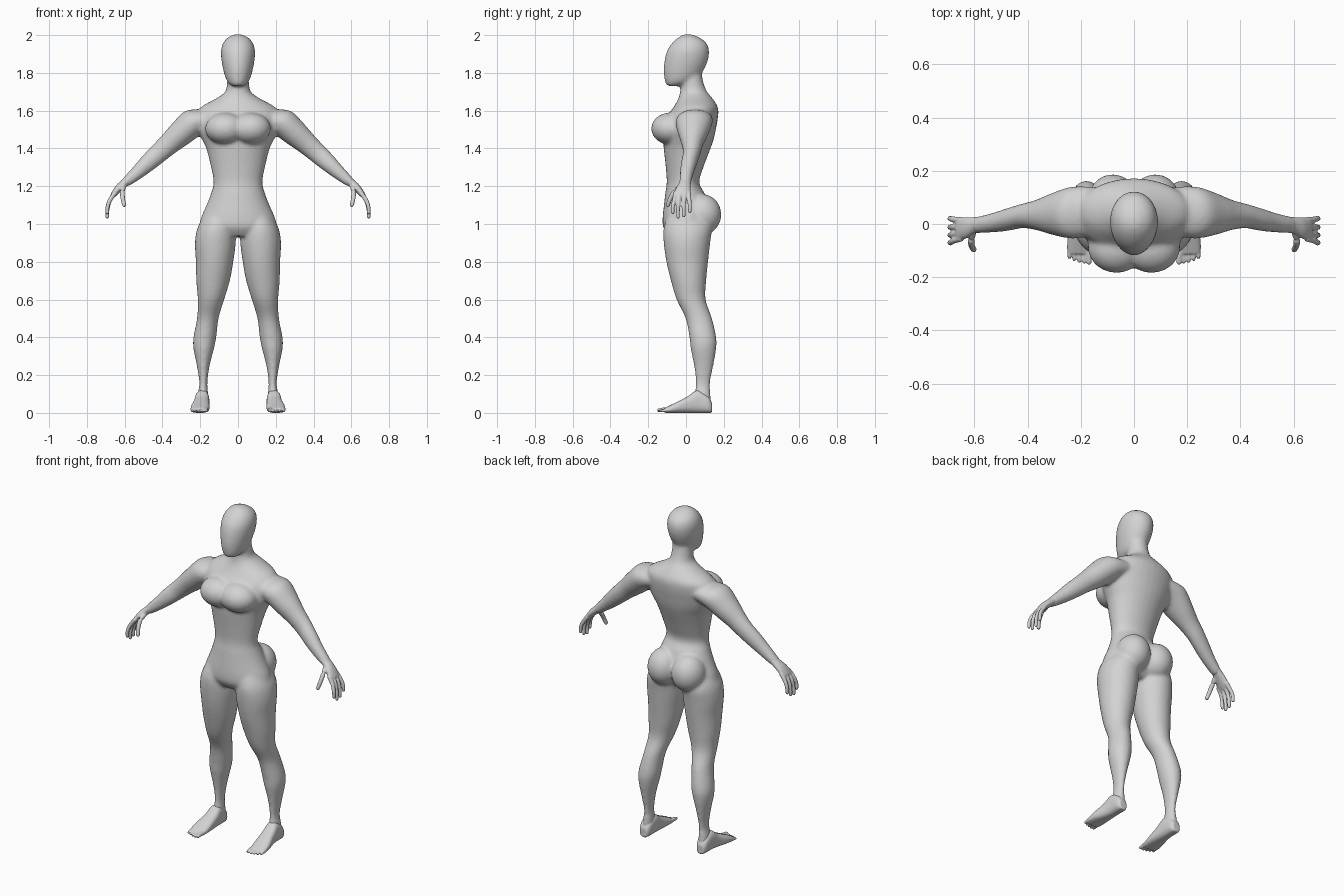
import bpy, bmesh, math
from mathutils import Vector, Matrix

cube = bpy.data.objects.get("Cube")
if cube:
    bpy.data.objects.remove(cube, do_unlink=True)

skin = bpy.data.materials.new("light_grey")
skin.use_nodes = True
GREY = (0.65, 0.65, 0.65, 1)
skin.diffuse_color = GREY
skin.node_tree.nodes["Principled BSDF"].inputs["Base Color"].default_value = GREY


def spline(rows, steps=4):
    """Catmull-Rom interpolation of rows of numbers."""
    out = []
    for i in range(len(rows) - 1):
        a, b, c, d = (rows[max(0, min(len(rows) - 1, i + k))] for k in (-1, 0, 1, 2))
        for s in range(steps):
            t = s / steps
            out.append([0.5 * (2 * q + (r - p) * t + (2 * p - 5 * q + 4 * r - w) * t * t
                               + (3 * q - p - 3 * r + w) * t ** 3)
                        for p, q, r, w in zip(a, b, c, d)])
    out.append(list(rows[-1]))
    return out


def loft(bm, rings, side=1, power=2, count=32):
    """Skin closed rings given as (centre, half axis u, half axis v)."""
    loops = []
    for c, u, v in rings:
        loop = []
        for k in range(count):
            a = 2 * math.pi * k / count
            ca, sa = math.cos(a), math.sin(a)
            p = (Vector(c) + Vector(u) * math.copysign(abs(ca) ** (2 / power), ca)
                 + Vector(v) * math.copysign(abs(sa) ** (2 / power), sa))
            loop.append(bm.verts.new((p.x * side, p.y, p.z)))
        loops.append(loop)
    for a, b in zip(loops, loops[1:]):
        for k in range(count):
            n = (k + 1) % count
            bm.faces.new((a[k], a[n], b[n], b[k]))
    bm.faces.new(loops[0])
    bm.faces.new(loops[-1][::-1])


def column(bm, rows, side=1):
    """Upright form from rows of (z, x min, x max, y front, y back)."""
    loft(bm, [(((l + r) / 2, (f + b) / 2, z), ((r - l) / 2, 0, 0), (0, (b - f) / 2, 0))
              for z, l, r, f, b in spline(rows)], side)


def digit(bm, points, radius, side):
    """Round tapering finger or toe with a domed tip."""
    path = [Vector(p) for p in spline(points)]
    rings = []
    for i, p in enumerate(path):
        d = (path[min(i + 1, len(path) - 1)] - path[max(i - 1, 0)]).normalized()
        u = d.orthogonal().normalized()
        r = radius * (1 - 0.25 * i / (len(path) - 1))
        rings.append((p, u * r, d.cross(u) * r))
    p, u, v = rings[-1]
    rings.append((p + d * radius * 0.5, u * 0.6, v * 0.6))
    loft(bm, rings, side, count=12)


def blob(bm, centre, radii):
    m = Matrix.Translation(centre) @ Matrix.Diagonal((*radii, 1))
    bmesh.ops.create_uvsphere(bm, u_segments=32, v_segments=20, radius=1, matrix=m)


def finish(bm, name, voxel, smoothing):
    """Fuse the overlapping forms into one smooth skin."""
    bmesh.ops.recalc_face_normals(bm, faces=bm.faces)
    mesh = bpy.data.meshes.new(name)
    bm.to_mesh(mesh)
    bm.free()
    mesh.materials.append(skin)
    for f in mesh.polygons:
        f.use_smooth = True
    ob = bpy.data.objects.new(name, mesh)
    bpy.context.collection.objects.link(ob)
    fuse = ob.modifiers.new("fuse", 'REMESH')
    fuse.mode = 'VOXEL'
    fuse.voxel_size = voxel
    fuse.use_smooth_shade = True
    soft = ob.modifiers.new("soften", 'SMOOTH')
    soft.factor = 0.5
    soft.iterations = smoothing


# z, half width, front, back
TORSO = [(1.82, .055, -.02, .08), (1.75, .058, -.025, .092), (1.70, .068, -.032, .112),
         (1.665, .115, -.04, .14), (1.62, .195, -.065, .168), (1.57, .222, -.10, .17),
         (1.50, .215, -.12, .158), (1.45, .192, -.12, .147), (1.40, .168, -.118, .13),
         (1.30, .143, -.107, .092), (1.22, .129, -.102, .07), (1.16, .144, -.11, .10),
         (1.10, .167, -.117, .12), (1.03, .197, -.124, .13), (.98, .20, -.12, .11),
         (.935, .15, -.09, .07)]
HEAD = [(1.73, .032, -.10, -.03), (1.75, .054, -.11, .03), (1.78, .068, -.116, .07),
        (1.82, .079, -.118, .097), (1.87, .088, -.113, .117), (1.92, .09, -.099, .122),
        (1.96, .078, -.072, .107), (1.988, .053, -.04, .07), (2.004, .018, -.01, .03)]
# z, inner x, outer x, front, back
LEG = [(1.06, .03, .17, -.09, .10), (.98, .015, .214, -.118, .135), (.90, .012, .228, -.118, .128),
       (.80, .025, .223, -.104, .117), (.70, .043, .221, -.08, .107), (.60, .073, .213, -.05, .104),
       (.50, .103, .217, -.002, .138), (.40, .115, .236, .018, .16), (.34, .127, .236, .025, .16),
       (.25, .15, .218, .042, .145), (.16, .162, .205, .052, .128), (.10, .158, .214, .045, .13),
       (.04, .158, .222, .04, .135)]
# x, y, z, radius across, radius in depth
ARM = [(.15, .05, 1.56, .06, .09), (.23, .043, 1.54, .076, .098), (.30, .038, 1.483, .07, .08),
       (.365, .034, 1.425, .059, .057), (.42, .03, 1.375, .053, .046), (.47, .018, 1.33, .048, .043),
       (.53, .005, 1.275, .038, .037), (.585, -.003, 1.228, .028, .032), (.60, -.005, 1.216, .024, .03)]

# Body: torso, head, chest, hips, arms and legs
body = bmesh.new()
for rows in (TORSO, HEAD):
    column(body, [(z, -w, w, f, b) for z, w, f, b in rows])
for side in (1, -1):
    blob(body, (side * .066, -.086, 1.505), (.108, .098, .084))
    blob(body, (side * .08, .086, 1.05), (.095, .101, .108))
    column(body, LEG, side)
    loft(body, [((x, y, z), (.62 * r, 0, .78 * r), (0, d, 0))
                for x, y, z, r, d in spline(ARM)], side)
finish(body, "body", .009, 9)

PALM = [(.57, -.002, 1.242, .025, .031), (.60, -.005, 1.217, .022, .031),
        (.63, -.014, 1.19, .021, .039), (.656, -.02, 1.16, .016, .043),
        (.667, -.021, 1.146, .011, .04)]
# knuckle y, tip y, tip z
FINGERS = [(.014, .02, 1.065), (-.01, -.012, 1.042), (-.033, -.042, 1.035), (-.054, -.07, 1.058)]
# y, centre x, half width, height
FOOT = [(.137, .19, .022, .055), (.115, .19, .034, .09), (.06, .19, .038, .12),
        (.01, .193, .042, .088), (-.05, .20, .049, .057), (-.095, .203, .048, .035),
        (-.112, .204, .043, .027)]

for side, label in ((1, "left"), (-1, "right")):
    # Hand: palm, curled fingers and thumb
    hand = bmesh.new()
    loft(hand, [((x, y, z), (.66 * r, 0, .75 * r), (0, d, 0))
                for x, y, z, r, d in spline(PALM)], side)
    for y0, y1, tip in FINGERS:
        mid = (y0 + y1) / 2
        digit(hand, [(.648, y0, 1.168), (.677, mid, 1.128), (.69, y1, (1.128 + tip) / 2),
                     (.692, y1, tip)], .0125, side)
    digit(hand, [(.605, -.02, 1.205), (.612, -.06, 1.172), (.61, -.083, 1.135),
                 (.602, -.097, 1.098)], .0145, side)
    finish(hand, label + "_hand", .004, 4)

    # Foot: sole, instep and five toes
    foot = bmesh.new()
    loft(foot, [((x, y, h / 2), (w, 0, 0), (0, 0, h / 2))
                for y, x, w, h in spline(FOOT)], side, power=2.6)
    for i in range(5):
        x = .169 + .0185 * i
        r = .0135 if i == 0 else .0095
        digit(foot, [(x, -.08, r + .006), (x, -.115, r + .004),
                     (x, -.146 + .0012 * i * i, r)], r, side)
    finish(foot, label + "_foot", .0045, 4)
